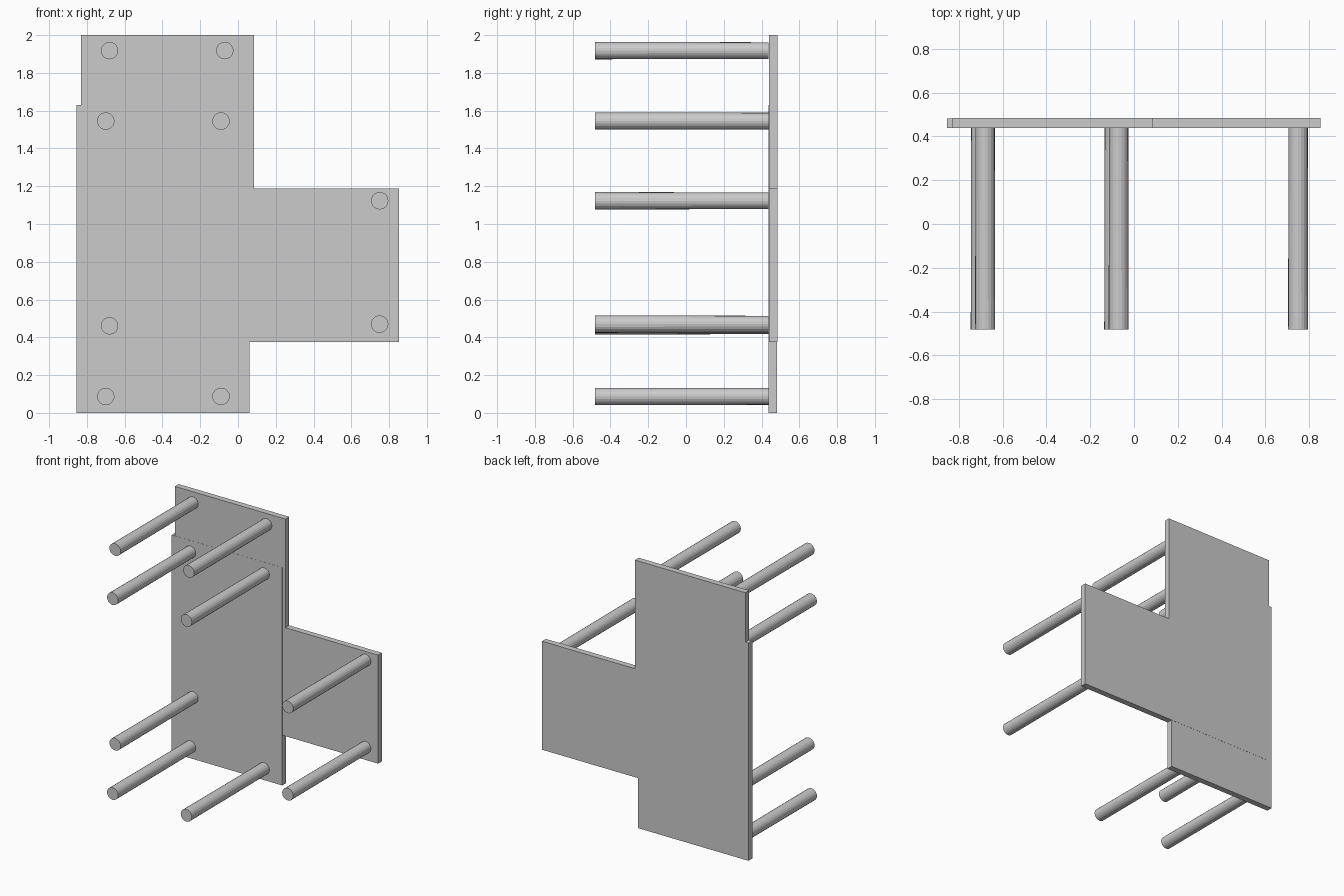
import bpy, bmesh, math

if "Cube" in bpy.data.objects:
    bpy.data.objects.remove(bpy.data.objects["Cube"])

Y_FLOOR, Y_UNDER, Y_TOP = -0.483, 0.438, 0.483


def add_object(name, bm):
    bmesh.ops.recalc_face_normals(bm, faces=bm.faces)
    me = bpy.data.meshes.new(name)
    bm.to_mesh(me)
    bm.free()
    ob = bpy.data.objects.new(name, me)
    bpy.context.collection.objects.link(ob)
    return ob


def tabletop(name, outline, shift):
    # flat board extruded from an outline in x, z
    bm = bmesh.new()
    face = bm.faces.new([bm.verts.new((x, Y_UNDER + shift, z)) for x, z in outline])
    res = bmesh.ops.extrude_face_region(bm, geom=[face], use_keep_orig=True)
    for v in res["geom"]:
        if isinstance(v, bmesh.types.BMVert):
            v.co.y = Y_TOP + shift
    return add_object(name, bm)


def leg(name, x, z):
    # slightly tapered round leg, thicker at the free end
    bm = bmesh.new()
    bmesh.ops.create_cone(bm, cap_ends=True, segments=20, radius1=0.046,
                          radius2=0.044, depth=Y_UNDER - Y_FLOOR)
    ob = add_object(name, bm)
    ob.rotation_euler.x = -math.pi / 2
    ob.location = (x, (Y_UNDER + Y_FLOOR) / 2, z)
    return ob


# Straight table
tabletop("straight_tabletop",
         [(-0.855, 0), (0.06, 0), (0.06, 1.63), (-0.855, 1.63)], -0.0005)
for i, (x, z) in enumerate([(x, z) for x in (-0.70, -0.09) for z in (0.087, 1.545)]):
    leg(f"straight_table_leg_{i + 1}", x, z)

# L-shaped corner table, overlapping the straight one
tabletop("corner_tabletop",
         [(-0.83, 0.375), (0.853, 0.375), (0.853, 1.187),
          (0.085, 1.187), (0.085, 2), (-0.83, 2)], 0.0005)
for i, (x, z) in enumerate([(-0.68, 1.918), (-0.07, 1.918), (-0.68, 0.461),
                            (0.75, 0.470), (0.75, 1.123)]):
    leg(f"corner_table_leg_{i + 1}", x, z)
